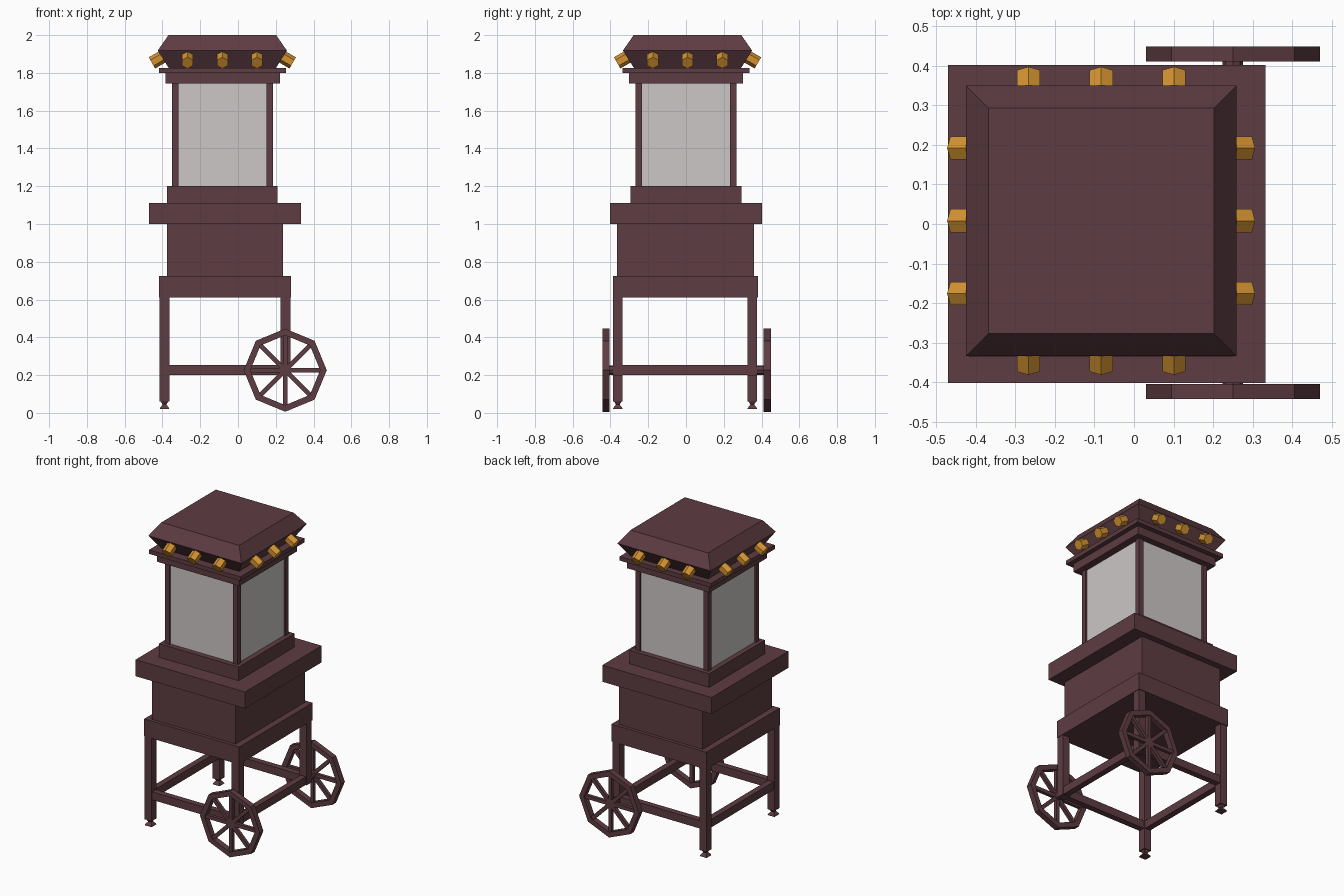
import bpy, bmesh
from math import sin, cos, pi
from mathutils import Vector, Matrix

old = bpy.data.objects.get("Cube")
if old:
    bpy.data.objects.remove(old, do_unlink=True)


def material(name, rgb):
    mat = bpy.data.materials.new(name)
    mat.use_nodes = True
    mat.diffuse_color = (*rgb, 1)
    mat.node_tree.nodes["Principled BSDF"].inputs["Base Color"].default_value = (*rgb, 1)
    return mat


wood = material("dark maroon wood", (0.11, 0.045, 0.054))
pane = material("pale grey glass", (0.61, 0.57, 0.57))
amber = material("amber", (0.65, 0.29, 0.03))


def loft(name, rings, mat, closed=False):
    """Skin equal-sized rings of points, capped unless closed into a loop."""
    bm = bmesh.new()
    rows = [[bm.verts.new(p) for p in ring] for ring in rings]
    n = len(rows[0])
    pairs = list(zip(rows, rows[1:]))
    if closed:
        pairs.append((rows[-1], rows[0]))
    else:
        bm.faces.new(rows[0])
        bm.faces.new(rows[-1])
    for a, b in pairs:
        for i in range(n):
            j = (i + 1) % n
            bm.faces.new((a[i], a[j], b[j], b[i]))
    bmesh.ops.recalc_face_normals(bm, faces=bm.faces)
    mesh = bpy.data.meshes.new(name)
    bm.to_mesh(mesh)
    bm.free()
    obj = bpy.data.objects.new(name, mesh)
    mesh.materials.append(mat)
    bpy.context.collection.objects.link(obj)
    return obj


def rect(x0, x1, y0, y1, z):
    return [(x0, y0, z), (x1, y0, z), (x1, y1, z), (x0, y1, z)]


def box(name, x0, x1, y0, y1, z0, z1, mat=wood):
    return loft(name, [rect(x0, x1, y0, y1, z) for z in (z0, z1)], mat)


def square(cx, cy, h, z):
    return rect(cx - h, cx + h, cy - h, cy + h, z)


# Stacked body
box("lower_apron", -0.418, 0.28, -0.387, 0.382, 0.61, 0.725)
box("cabinet", -0.375, 0.238, -0.365, 0.36, 0.725, 1.0)
box("counter", -0.47, 0.333, -0.402, 0.402, 1.0, 1.11)
box("case_base", -0.375, 0.21, -0.293, 0.293, 1.11, 1.2)
CX = -0.083
box("glass_case", CX - 0.257, CX + 0.257, -0.257, 0.257, 1.2, 1.745, pane)
for sx in (-1, 1):
    for sy in (-1, 1):
        loft("case_post", [square(CX + sx * 0.25, sy * 0.25, 0.017, z) for z in (1.2, 1.745)], wood)
box("upper_trim", -0.385, 0.222, -0.302, 0.302, 1.745, 1.8)
box("cornice", -0.418, 0.253, -0.335, 0.335, 1.8, 1.827)

# Roof with sloped sides above and below its widest line
RY = 0.008
loft("roof", [square(CX, RY, h, z) for h, z in ((0.284, 1.827), (0.342, 1.918), (0.285, 2.0))], wood)

# Six-sided lamps leaning out of the lower roof slope
axis = Vector((0.87, 0, -0.5))
up = Vector((0.5, 0, 0.87))
side = Vector((0, 1, 0))
for q in range(4):
    turn = Matrix.Rotation(q * pi / 2, 3, 'Z')
    for offset in (-0.184, 0, 0.184):
        rings = []
        for reach in (0, 0.08):
            mid = Vector((0.303, offset, 1.893)) + axis * reach
            ring = [mid + 0.034 * (up * cos(k * pi / 3) + side * sin(k * pi / 3)) for k in range(6)]
            rings.append([turn @ p + Vector((CX, RY, 0)) for p in ring])
        loft("lamp", rings, amber)

# Legs, feet and stretchers
LX, RX, FY, BY = -0.389, 0.251, -0.361, 0.351
for y in (FY, BY):
    loft("long_leg", [square(LX, y, 0.026, z) for z in (0.06, 0.62)], wood)
    loft("foot", [square(LX, y, h, z) for h, z in ((0.025, 0.02), (0.024, 0.026), (0.01, 0.044), (0.02, 0.06))], wood)
    loft("short_leg", [square(RX, y, 0.026, z) for z in (0.198, 0.62)], wood)
    box("long_stretcher", LX, RX, y - 0.02, y + 0.02, 0.2, 0.253)
for x in (LX, RX):
    box("cross_stretcher", x - 0.02, x + 0.02, FY, BY, 0.2, 0.253)

# Octagonal spoked wheels on short axle stubs
WX, WZ = 0.25, 0.226
for y, inner in ((-0.424, FY), (0.43, BY)):
    rim, stub = [], [[], []]
    for k in range(8):
        a = k * pi / 4
        c, s = cos(a), sin(a)
        rim.append([(WX + r * c, y + d, WZ + r * s)
                    for r, d in ((0.185, -0.019), (0.22, -0.019), (0.22, 0.019), (0.185, 0.019))])
        for ring, yy in zip(stub, (inner, y)):
            ring.append((WX + 0.026 * c, yy, WZ + 0.026 * s))
    loft("wheel_rim", rim, wood, closed=True)
    loft("axle_stub", stub, wood)
    for k in range(4):
        spoke = box("wheel_spoke", -0.195, 0.195, -0.011, 0.011, -0.012, 0.012)
        spoke.location = (WX, y, WZ)
        spoke.rotation_euler.y = k * pi / 4
